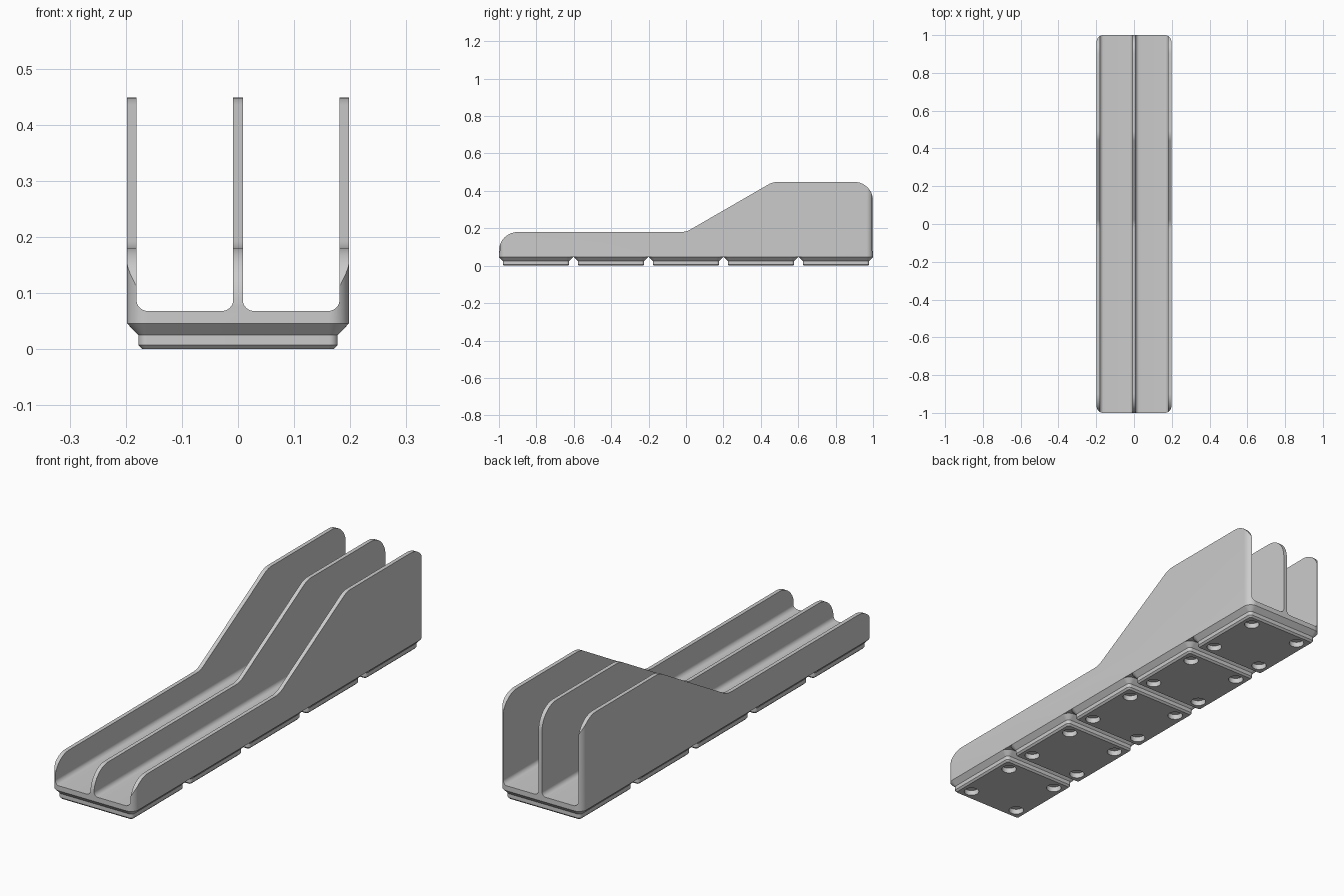
import bpy, bmesh
from math import sin, cos, pi, tan
from mathutils import Vector

cube = bpy.data.objects.get("Cube")
if cube:
    bpy.data.objects.remove(cube, do_unlink=True)

HALF_W, HALF_L = 0.198, 1.0
BASE, FLOOR, LOW, HIGH = 0.046, 0.068, 0.18, 0.448
PITCH = 0.401

grey = bpy.data.materials.new("plain grey")
grey.use_nodes = True
grey.diffuse_color = (0.6, 0.6, 0.6, 1)
grey.node_tree.nodes["Principled BSDF"].inputs["Base Color"].default_value = grey.diffuse_color


def rounded(points, steps=10):
    """Round each (a, b, radius) corner of a closed outline."""
    out = []
    for i, (a, b, r) in enumerate(points):
        p = Vector((a, b))
        if r == 0:
            out.append(p)
            continue
        u = (Vector(points[i - 1][:2]) - p).normalized()
        v = (Vector(points[(i + 1) % len(points)][:2]) - p).normalized()
        half = u.angle(v) / 2
        centre = p + (u + v).normalized() * r / sin(half)
        start = p + u * r / tan(half) - centre
        end = p + v * r / tan(half) - centre
        sweep = pi - 2 * half
        for k in range(steps + 1):
            t = k / steps
            out.append(centre + (start * sin((1 - t) * sweep) + end * sin(t * sweep)) / sin(sweep))
    return out


def rectangle(w, l, r):
    return rounded([(-w, -l, r), (w, -l, r), (w, l, r), (-w, l, r)])


def loft(name, rings):
    """Solid through a list of rings with equal point counts."""
    bm = bmesh.new()
    loops = [[bm.verts.new(p) for p in ring] for ring in rings]
    for low, up in zip(loops, loops[1:]):
        for i in range(len(low)):
            bm.faces.new((low[i - 1], low[i], up[i], up[i - 1]))
    bm.faces.new(loops[0])
    bm.faces.new(loops[-1])
    bmesh.ops.recalc_face_normals(bm, faces=bm.faces)
    mesh = bpy.data.meshes.new(name)
    bm.to_mesh(mesh)
    bm.free()
    mesh.materials.append(grey)
    obj = bpy.data.objects.new(name, mesh)
    bpy.context.collection.objects.link(obj)
    return obj


def activate(obj):
    bpy.ops.object.select_all(action='DESELECT')
    obj.select_set(True)
    bpy.context.view_layer.objects.active = obj


def boolean(obj, cutter, operation):
    mod = obj.modifiers.new("cut", 'BOOLEAN')
    mod.object, mod.operation, mod.solver = cutter, operation, 'EXACT'
    activate(obj)
    bpy.ops.object.modifier_apply(modifier=mod.name)
    bpy.data.objects.remove(cutter, do_unlink=True)


def smooth(obj):
    activate(obj)
    bpy.ops.object.shade_smooth_by_angle(angle=0.5)


# Tray: rounded block trimmed by its cross-section and its side outline
plan = rectangle(HALF_W, HALF_L, 0.036)
tray = loft("divided_tray", [[(p.x, p.y, z) for p in plan] for z in (BASE, HIGH)])

inner, middle, fillet, over = 0.181, 0.0085, 0.02, 0.6
section = rounded([(-0.3, -0.1, 0), (0.3, -0.1, 0),
                   (0.3, over, 0), (inner, over, 0), (inner, FLOOR, fillet),
                   (middle, FLOOR, fillet), (middle, over, 0), (-middle, over, 0),
                   (-middle, FLOOR, fillet), (-inner, FLOOR, fillet),
                   (-inner, over, 0), (-0.3, over, 0)])
boolean(tray, loft("section", [[(p.x, y, p.y) for p in section] for y in (-1.2, 1.2)]), 'INTERSECT')

side = rounded([(-HALF_L, -0.1, 0), (HALF_L, -0.1, 0), (HALF_L, HIGH, 0.1),
                (0.464, HIGH, 0.1), (0, LOW, 0.1), (-HALF_L, LOW, 0.1)])
boolean(tray, loft("side", [[(x, p.x, p.y) for p in side] for x in (-0.4, 0.4)]), 'INTERSECT')
smooth(tray)

# Stepped foot with four round recesses underneath
steps = [(0, 0.17, 0.008), (0.0076, 0.1776, 0.0155), (0.025, 0.1776, 0.0155), (BASE, HALF_W, 0.036)]
foot = loft("foot_1", [[(p.x, p.y, z) for p in rectangle(w, w, r)] for z, w, r in steps])
for sx in (-1, 1):
    for sy in (-1, 1):
        bpy.ops.mesh.primitive_cylinder_add(vertices=40, radius=0.031, depth=0.046,
                                            location=(0.124 * sx, 0.124 * sy, 0))
        boolean(foot, bpy.context.object, 'DIFFERENCE')
smooth(foot)
foot.location.y = -2 * PITCH

# Repeat the foot along the tray
for i in range(1, 5):
    copy = foot.copy()
    copy.name = f"foot_{i + 1}"
    copy.location.y = (i - 2) * PITCH
    bpy.context.collection.objects.link(copy)
